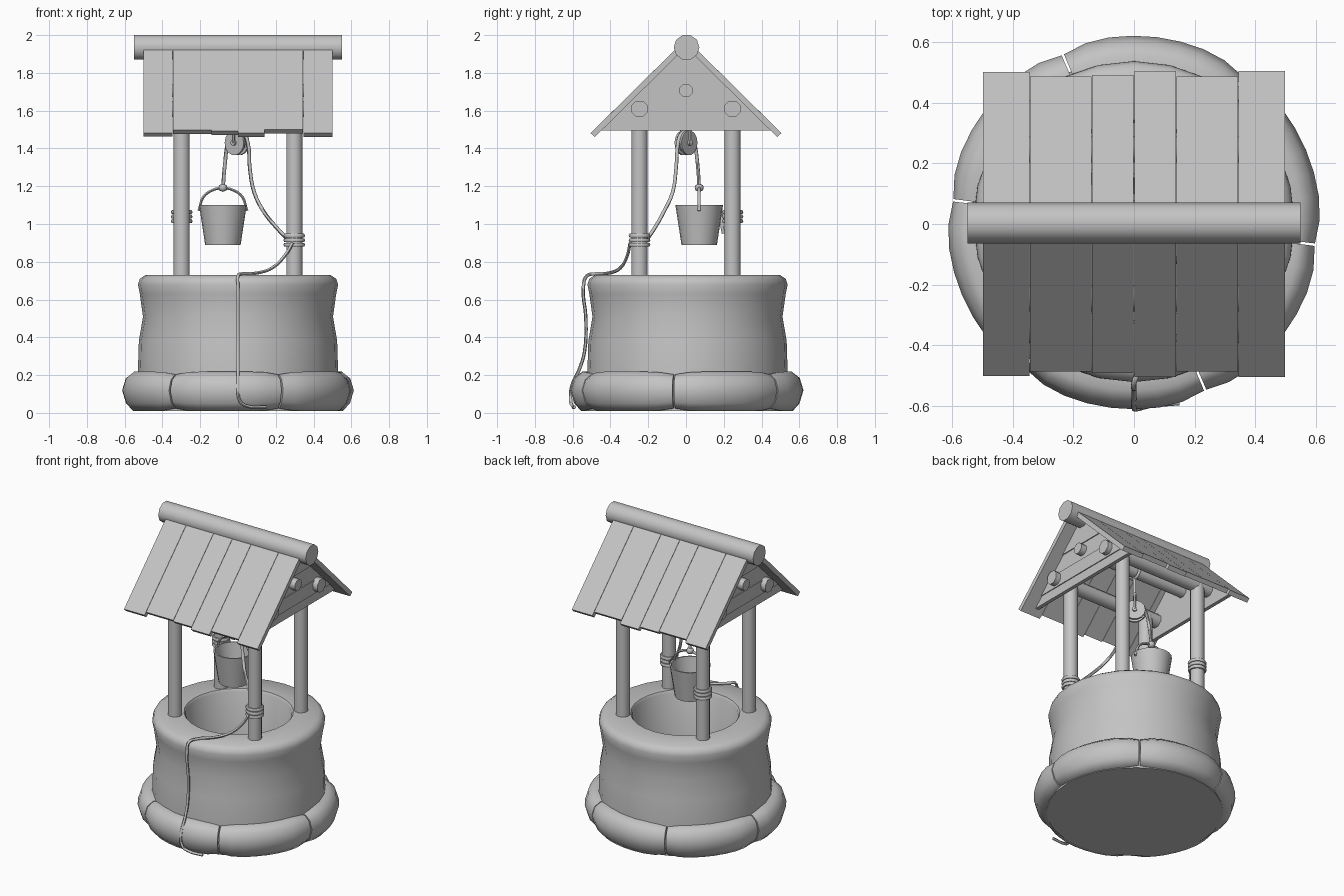
import bpy, bmesh, math
from mathutils import Vector, Matrix

if "Cube" in bpy.data.objects:
    bpy.data.objects.remove(bpy.data.objects["Cube"])

grey = bpy.data.materials.new("plain_grey")
grey.diffuse_color = (0.55, 0.55, 0.55, 1)
grey.use_nodes = True
grey.node_tree.nodes["Principled BSDF"].inputs["Base Color"].default_value = grey.diffuse_color


def finish(name, bm, angle=40):
    bmesh.ops.recalc_face_normals(bm, faces=bm.faces)
    me = bpy.data.meshes.new(name)
    bm.to_mesh(me)
    bm.free()
    ob = bpy.data.objects.new(name, me)
    bpy.context.collection.objects.link(ob)
    me.materials.append(grey)
    if angle:
        bpy.ops.object.select_all(action='DESELECT')
        ob.select_set(True)
        bpy.context.view_layer.objects.active = ob
        bpy.ops.object.shade_smooth_by_angle(angle=math.radians(angle))
    return ob


def lathe(name, profile, n, centre=(0, 0), angle=40):
    """Revolve (r, z) points around a vertical axis; r = 0 closes to a point."""
    bm = bmesh.new()
    rings = []
    for r, z in profile:
        if r == 0:
            rings.append([bm.verts.new((*centre, z))] * n)
        else:
            rings.append([bm.verts.new((centre[0] + r * math.cos(math.tau * i / n),
                                        centre[1] + r * math.sin(math.tau * i / n), z))
                          for i in range(n)])
    for a, b in zip(rings, rings[1:]):
        for i in range(n):
            j = (i + 1) % n
            bm.faces.new(list(dict.fromkeys([a[i], a[j], b[j], b[i]])))
    return finish(name, bm, angle)


def rod(name, a, b, r, n, angle=50):
    """Cylinder between two points."""
    a, b = Vector(a), Vector(b)
    d = b - a
    rot = d.to_track_quat('Z', 'Y').to_matrix().to_4x4()
    bm = bmesh.new()
    bmesh.ops.create_cone(bm, cap_ends=True, segments=n, radius1=r, radius2=r, depth=d.length,
                          matrix=Matrix.Translation((a + b) / 2) @ rot
                          @ Matrix.Rotation(math.pi / n, 4, 'Z'))
    return finish(name, bm, angle)


def prism(name, outline, x0, x1):
    """Extrude a (y, z) outline along x."""
    bm = bmesh.new()
    f = bm.faces.new([bm.verts.new((x0, y, z)) for y, z in outline])
    ext = bmesh.ops.extrude_face_region(bm, geom=[f])
    bmesh.ops.translate(bm, vec=(x1 - x0, 0, 0),
                        verts=[v for v in ext["geom"] if isinstance(v, bmesh.types.BMVert)])
    return finish(name, bm, 0)


def tube(name, pts, r, res=4, cyclic=False):
    """Round rope through smooth points."""
    cu = bpy.data.curves.new(name, 'CURVE')
    cu.dimensions = '3D'
    cu.bevel_depth, cu.bevel_resolution, cu.resolution_u = r, 1, res
    cu.use_fill_caps = True
    sp = cu.splines.new('BEZIER')
    sp.bezier_points.add(len(pts) - 1)
    sp.use_cyclic_u = cyclic
    for bp, p in zip(sp.bezier_points, pts):
        bp.co = p
        bp.handle_left_type = bp.handle_right_type = 'AUTO'
    cu.materials.append(grey)
    ob = bpy.data.objects.new(name, cu)
    bpy.context.collection.objects.link(ob)
    bpy.ops.object.select_all(action='DESELECT')
    ob.select_set(True)
    bpy.context.view_layer.objects.active = ob
    bpy.ops.object.convert(target='MESH')
    bpy.ops.object.shade_smooth_by_angle(angle=math.radians(60))


# Hollow well wall with a pinched waist and soft rim
lathe("well_wall", [(0, 0.01), (0.54, 0.01), (0.53, 0.22), (0.525, 0.38), (0.503, 0.51),
                    (0.52, 0.63), (0.53, 0.68), (0.52, 0.71), (0.49, 0.73), (0.335, 0.73),
                    (0.325, 0.715), (0.325, 0.06), (0, 0.06)], 28, (0, 0.008), 50)

# Ring of six rounded foundation stones
SECTION = [(0.50, 0.02), (0.56, 0.01), (0.596, 0.05), (0.617, 0.12), (0.597, 0.185),
           (0.555, 0.218), (0.49, 0.21)]
for k in range(6):
    start, steps = -7 + 60 * k, 8
    bm = bmesh.new()
    rings = []
    for i in range(steps + 1):
        t = i / steps
        a = math.radians(start + 0.4 + 59.2 * t)
        s = 0.87 if i in (0, steps) else (0.97 if i in (1, steps - 1) else 1)
        rings.append([bm.verts.new(((0.5 + (r - 0.5) * s) * math.cos(a),
                                    (0.5 + (r - 0.5) * s) * math.sin(a) + 0.005,
                                    0.11 + (z - 0.11) * s)) for r, z in SECTION])
    m = len(SECTION)
    for p, q in zip(rings, rings[1:]):
        for i in range(m):
            bm.faces.new([p[i], p[(i + 1) % m], q[(i + 1) % m], q[i]])
    bm.faces.new(rings[0])
    bm.faces.new(rings[-1])
    finish("foundation_stone", bm, 60)

# Posts, long beams resting on them, and the central beam
for sx in (-1, 1):
    for sy in (-1, 1):
        rod("post", (sx * 0.298, sy * 0.246, 0.70), (sx * 0.298, sy * 0.246, 1.61), 0.044, 12)
for y, z, r in ((-0.246, 1.61, 0.046), (0.246, 1.61, 0.046), (0, 1.707, 0.038)):
    rod("roof_beam", (-0.45, y, z), (0.45, y, z), r, 8)

# Ridge log
rod("ridge_log", (-0.55, 0.003, 1.935), (0.55, 0.003, 1.935), 0.068, 10)

# Roof planks: (left edge, right edge, lower end)
PLANKS = [(-0.5, -0.345, 0.503), (-0.345, -0.14, 0.488), (-0.14, 0, 0.493),
          (0, 0.14, 0.505), (0.14, 0.345, 0.487), (0.345, 0.5, 0.505)]
for x0, x1, e in PLANKS:
    for s in (-1, 1):
        prism("roof_plank", [(0, 1.98), (s * e, 1.986 - e), (s * (e - 0.022), 1.965 - e),
                             (0, 1.937)], x0 + 0.001, x1 - 0.001)

# Gable boards with slightly different thicknesses
LEVELS = [1.495, 1.555, 1.645, 1.755, 1.92]
for s in (-1, 1):
    for i, (z0, z1) in enumerate(zip(LEVELS, LEVELS[1:])):
        w0, w1 = 1.945 - z0, 1.945 - z1
        prism("gable_board", [(-w0, z0), (w0, z0), (w1, z1), (-w1, z1)],
              s * 0.385, s * (0.41 + 0.006 * (i % 2)))

# Pulley wheel on a diagonal axle, hung from the central beam
axis = Vector((0.64, 0.76, 0))
hub = Vector((-0.005, 0, 1.43))
for name, r, w in (("pulley_groove", 0.05, 0.018), ("pulley_axle", 0.015, 0.036)):
    rod(name, hub - axis * w, hub + axis * w, r, 14)
for s in (-1, 1):
    rod("pulley_flange", hub + axis * s * 0.012, hub + axis * s * 0.024, 0.066, 14)
    p = hub + axis * s * 0.031
    rod("pulley_strap", p, (p.x, p.y, 1.53), 0.008, 6)
rod("pulley_yoke", hub - axis * 0.036 + Vector((0, 0, 0.1)),
    hub + axis * 0.036 + Vector((0, 0, 0.1)), 0.012, 8)
rod("pulley_hanger", (-0.005, 0, 1.53), (-0.005, 0, 1.68), 0.010, 8)
tube("hanger_loop", [(-0.005, 0.046 * math.cos(a), 1.707 + 0.046 * math.sin(a))
                     for a in [math.tau * i / 8 for i in range(8)]], 0.010, 3, True)

# Bucket with handle
BX, BY = -0.08, 0.07
lathe("bucket", [(0, 0.89), (0.094, 0.89), (0.126, 1.10), (0.116, 1.10), (0.086, 0.905),
                 (0, 0.905)], 20, (BX, BY))
tube("bucket_handle", [(BX - 0.128, BY, 1.07)] +
     [(BX - 0.122 * math.cos(a), BY, 1.09 + 0.10 * math.sin(a))
      for a in [math.pi * i / 6 for i in range(7)]] + [(BX + 0.128, BY, 1.07)], 0.008, 3)
lathe("bucket_knot", [(0, 1.17), (0.02, 1.178), (0.024, 1.193), (0.02, 1.206), (0, 1.213)],
      8, (BX, BY), 60)

# Rope: bucket, over the pulley, down to the post, then across the rim to the ground
tube("hoist_rope", [(BX, BY, 1.19), (-0.07, 0.062, 1.31), (-0.052, 0.042, 1.44),
                    (-0.04, 0.03, 1.47), (-0.005, 0, 1.49), (0.035, -0.03, 1.47),
                    (0.052, -0.042, 1.43), (0.062, -0.052, 1.30), (0.085, -0.07, 1.17),
                    (0.14, -0.12, 1.06), (0.205, -0.165, 0.98), (0.262, -0.205, 0.92)], 0.010)
tube("trailing_rope", [(0.29, -0.296, 0.90), (0.25, -0.31, 0.835), (0.185, -0.345, 0.77),
                       (0.11, -0.40, 0.742), (0.02, -0.48, 0.736), (0, -0.525, 0.725),
                       (0, -0.543, 0.67), (0, -0.53, 0.50), (0, -0.538, 0.32),
                       (0, -0.565, 0.23), (0, -0.605, 0.14), (0.012, -0.61, 0.06),
                       (0.05, -0.60, 0.035), (0.15, -0.59, 0.03)], 0.009)


# Rope coils tied around two opposite posts
def coils(x, y, z):
    for i in range(3):
        tube("rope_coil", [(x + 0.046 * math.cos(a), y + 0.046 * math.sin(a), z + 0.024 * i)
                           for a in [math.tau * j / 8 for j in range(8)]], 0.012, 2, True)


coils(0.298, -0.246, 0.89)
coils(-0.298, 0.246, 1.015)
tube("rope_end", [(-0.30, 0.195, 1.05), (-0.29, 0.19, 1.0), (-0.295, 0.198, 0.95)], 0.010)
